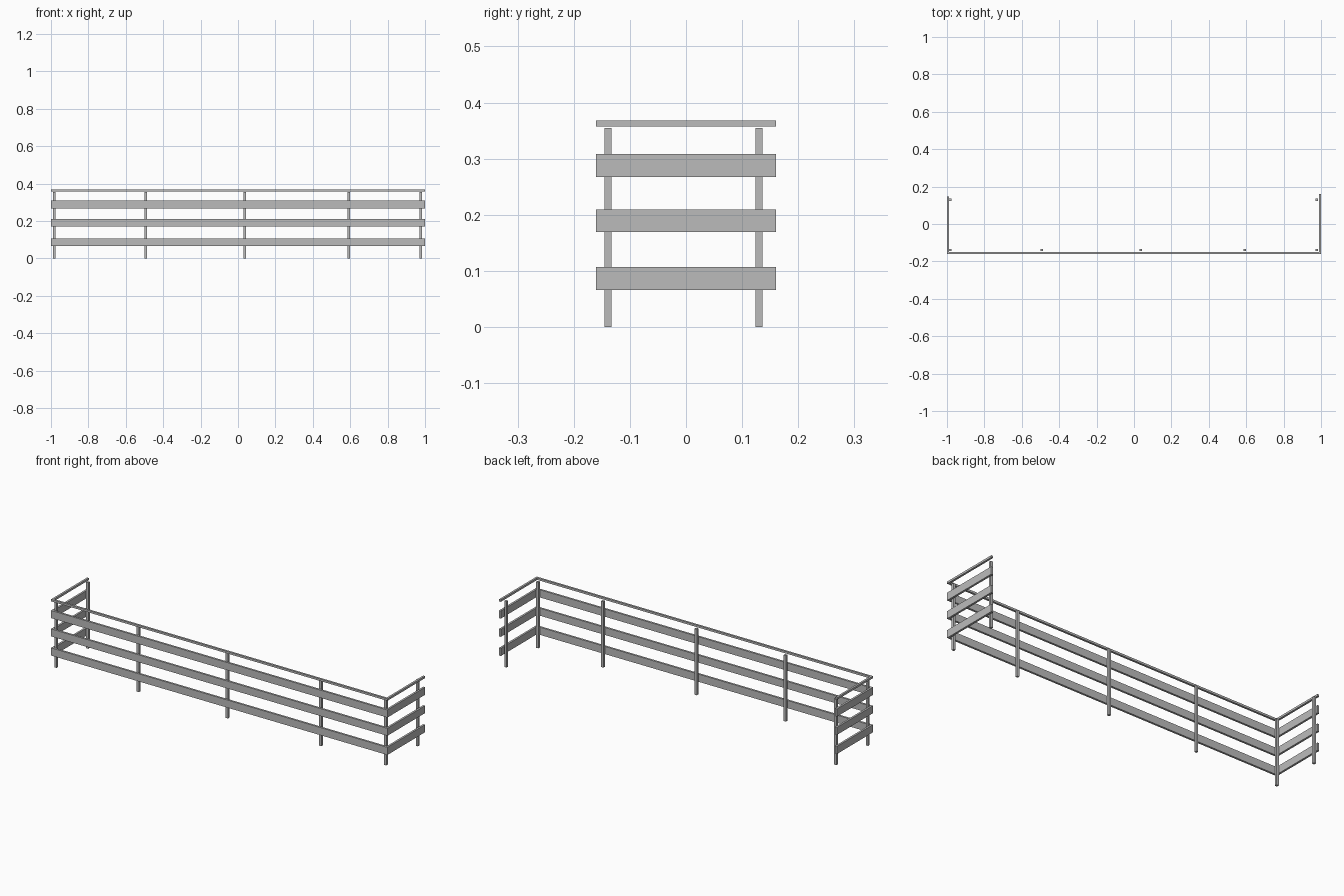
import bpy

cube = bpy.data.objects.get("Cube")
if cube:
    bpy.data.objects.remove(cube, do_unlink=True)

grey = bpy.data.materials.new("plain grey")
grey.use_nodes = True
grey.diffuse_color = (0.5, 0.5, 0.5, 1)
grey.node_tree.nodes["Principled BSDF"].inputs["Base Color"].default_value = (0.5, 0.5, 0.5, 1)


def box(name, x, y, z):
    """Add a box spanning the (low, high) pairs x, y and z."""
    spans = (x, y, z)
    bpy.ops.mesh.primitive_cube_add(size=1, location=[(a + b) / 2 for a, b in spans])
    obj = bpy.context.object
    obj.name = name
    obj.scale = [b - a for a, b in spans]
    bpy.ops.object.transform_apply(location=False, rotation=False, scale=True)
    obj.data.materials.append(grey)


THICK = 0.011
FRONT = -0.16
LEFT_END, RIGHT_END = 0.16, 0.147      # the two side runs differ in length
inner = FRONT + THICK

# Handrail and three boards, each wrapping the front and both sides
levels = {
    "handrail": (0.357, 0.368),
    "top_board": (0.267, 0.308),
    "middle_board": (0.169, 0.209),
    "bottom_board": (0.066, 0.107),
}
for name, z in levels.items():
    box("front_" + name, (-1, 1), (FRONT, inner), z)
    box("left_" + name, (1 - THICK, 1), (inner, LEFT_END), z)
    box("right_" + name, (-1, -1 + THICK), (inner, RIGHT_END), z)

# Square posts along the front and at the two rear ends
HALF = 0.0065
FRONT_POST_Y, REAR_POST_Y = -0.139, 0.13
post_xs = (-0.983, -0.494, 0.035, 0.591, 0.977)
spots = [("front_post", x, FRONT_POST_Y) for x in post_xs]
spots += [("rear_post", x, REAR_POST_Y) for x in (post_xs[0], post_xs[-1])]
for name, x, y in spots:
    box(name, (x - HALF, x + HALF), (y - HALF, y + HALF), (0, 0.355))
